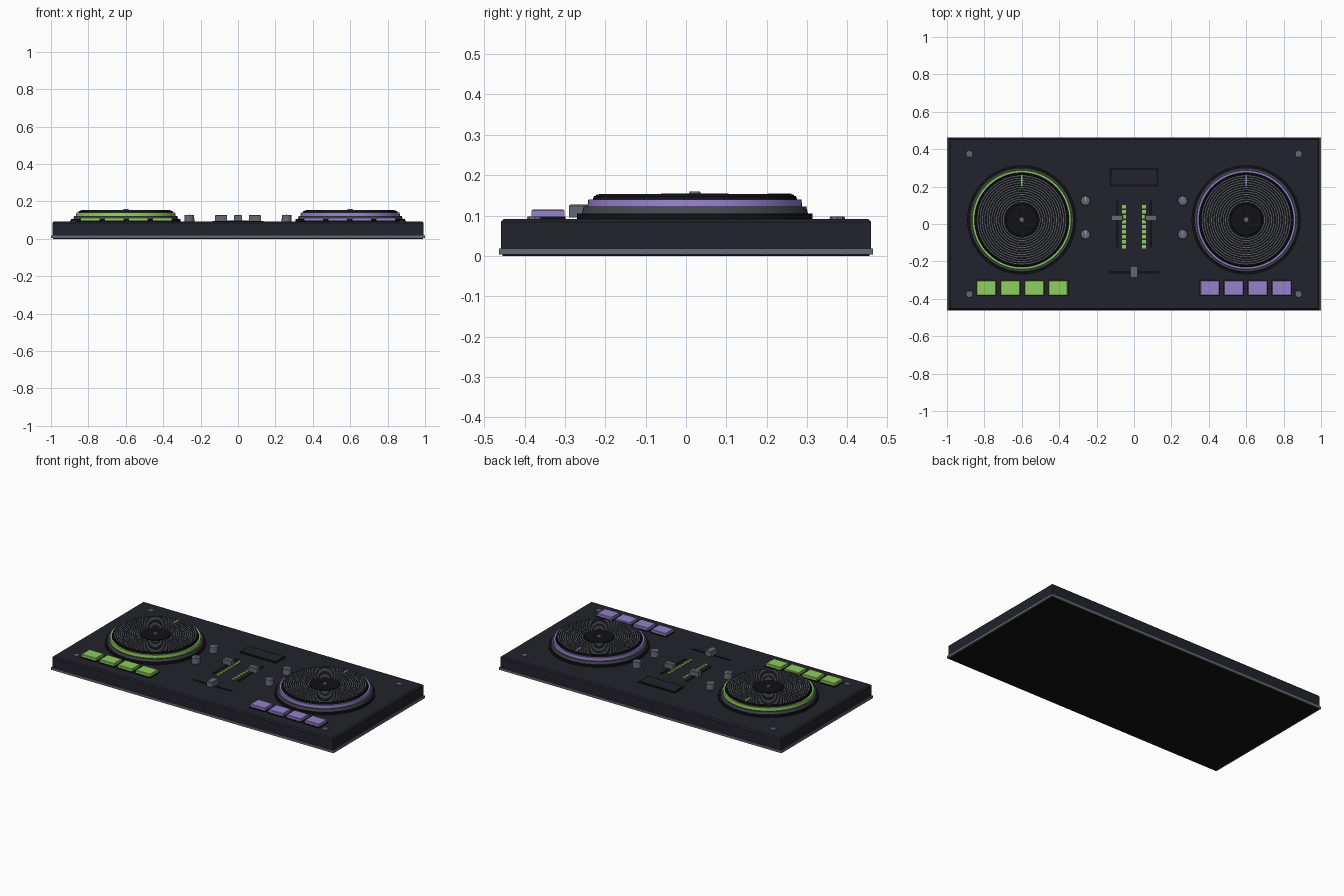
import bpy, bmesh, math
from mathutils import Matrix, Vector

cube = bpy.data.objects.get("Cube")
if cube:
    bpy.data.objects.remove(cube, do_unlink=True)


def material(name, color):
    m = bpy.data.materials.new(name)
    m.use_nodes = True
    m.diffuse_color = (*color, 1)
    bsdf = next(n for n in m.node_tree.nodes if n.type == 'BSDF_PRINCIPLED')
    bsdf.inputs["Base Color"].default_value = (*color, 1)
    return m


charcoal = material("charcoal", (0.016, 0.016, 0.025))
black = material("black", (0.006, 0.006, 0.008))
grey = material("grey", (0.127, 0.141, 0.171))
slate = material("slate", (0.06, 0.068, 0.078))
green = material("green", (0.28, 0.61, 0.11))
purple = material("purple", (0.3, 0.22, 0.6))


def finish(name, bm, mat):
    bmesh.ops.recalc_face_normals(bm, faces=bm.faces)
    mesh = bpy.data.meshes.new(name)
    for f in bm.faces:
        f.smooth = True
    bm.to_mesh(mesh)
    bm.free()
    mesh.set_sharp_from_angle(angle=math.radians(30))
    mesh.materials.append(mat)
    ob = bpy.data.objects.new(name, mesh)
    bpy.context.collection.objects.link(ob)
    return ob


def box(name, x, y, z0, z1, w, d, mat, bevel=0):
    bm = bmesh.new()
    size = Matrix.Diagonal((w, d, z1 - z0, 1))
    bmesh.ops.create_cube(bm, size=1, matrix=Matrix.Translation((x, y, (z0 + z1) / 2)) @ size)
    if bevel:
        top = [e for e in bm.edges if all(v.co.z > z1 - 1e-5 for v in e.verts)]
        bmesh.ops.bevel(bm, geom=top, offset=bevel, segments=1, affect='EDGES')
    return finish(name, bm, mat)


def disc(name, x, y, z0, z1, r0, r1, mat, sides=64):
    bm = bmesh.new()
    bmesh.ops.create_cone(bm, cap_ends=True, segments=sides, radius1=r0, radius2=r1,
                          depth=z1 - z0, matrix=Matrix.Translation((x, y, (z0 + z1) / 2)))
    return finish(name, bm, mat)


def grooves(name, x, y, z, radii, width, mat, sides=64):
    # raised concentric rings, each with an open bottom
    bm = bmesh.new()
    for r in radii:
        profile = [(r - width, z), (r - width, z + 0.001), (r, z + 0.001), (r, z)]
        verts = [bm.verts.new((x + p, y, h)) for p, h in profile]
        edges = [bm.edges.new(pair) for pair in zip(verts, verts[1:])]
        bmesh.ops.spin(bm, geom=verts + edges, cent=(x, y, 0), axis=(0, 0, 1),
                       angle=math.tau, steps=sides, use_merge=True)
    bmesh.ops.remove_doubles(bm, verts=bm.verts, dist=1e-5)
    return finish(name, bm, mat)


TOP = 0.092

# Case
box("bottom_plate", 0, 0, 0, 0.004, 1.98, 0.91, black)
box("base_trim", 0, 0, 0.003, 0.018, 2.0, 0.926, grey)
box("case", 0, 0, 0.018, TOP, 1.985, 0.918, charcoal, 0.008)

# Decks, one on each side
for side, label, accent in ((-1, "right", green), (1, "left", purple)):
    x, y = side * 0.6, 0.022
    disc(f"{label}_deck_base", x, y, TOP, 0.105, 0.292, 0.292, black)
    disc(f"{label}_deck_collar", x, y, 0.105, 0.122, 0.28, 0.276, slate)
    disc(f"{label}_deck_glow_ring", x, y, 0.122, 0.14, 0.266, 0.264, accent)
    disc(f"{label}_platter", x, y, 0.14, 0.149, 0.253, 0.25, black)
    disc(f"{label}_platter_top", x, y, 0.149, 0.152, 0.246, 0.244, black)
    grooves(f"{label}_grooves", x, y, 0.152, [0.1 + 0.0125 * i for i in range(12)], 0.0035, grey)
    disc(f"{label}_platter_hub", x, y, 0.152, 0.155, 0.085, 0.083, black)
    disc(f"{label}_spindle", x, y, 0.155, 0.16, 0.014, 0.013, grey, 16)
    box(f"{label}_platter_marker", x, 0.232, 0.152, 0.1545, 0.01, 0.06, accent)

    # Performance pads
    for i in range(4):
        px = side * (0.406 + 0.128 * i)
        box(f"{label}_pad_frame_{i + 1}", px, -0.342, TOP, 0.098, 0.11, 0.088, black)
        box(f"{label}_pad_{i + 1}", px, -0.342, 0.098, 0.115, 0.104, 0.082, accent, 0.003)

    # Knobs with pointer marks
    for row, ky in (("upper", 0.125), ("lower", -0.055)):
        kx = side * 0.26
        disc(f"{label}_{row}_knob", kx, ky, TOP, 0.128, 0.027, 0.025, grey, 12)
        box(f"{label}_{row}_knob_mark", kx, ky + 0.01, 0.128, 0.13, 0.006, 0.024, accent)

    # Channel fader and level lights
    box(f"{label}_fader_slot", side * 0.09, 0, TOP, 0.095, 0.014, 0.25, black)
    box(f"{label}_fader_cap", side * 0.09, 0.032, 0.095, 0.127, 0.064, 0.032, grey, 0.003)
    for i in range(9):
        box(f"{label}_level_light_{i + 1}", side * 0.054, -0.122 + 0.0268 * i,
            TOP, 0.097, 0.02, 0.018, green)

    # Corner screws
    for end, sy in (("front", -0.375), ("back", 0.375)):
        disc(f"{label}_{end}_screw", side * 0.88, sy, TOP, 0.098, 0.019, 0.018, grey, 8)

# Crossfader and display
box("crossfader_slot", 0, -0.257, TOP, 0.095, 0.27, 0.014, black)
box("crossfader_cap", 0, -0.257, 0.095, 0.127, 0.042, 0.066, grey, 0.003)
box("display_frame", 0, 0.25, TOP, 0.096, 0.26, 0.1, black)
box("display_screen", 0, 0.25, 0.096, 0.098, 0.24, 0.08, charcoal)
